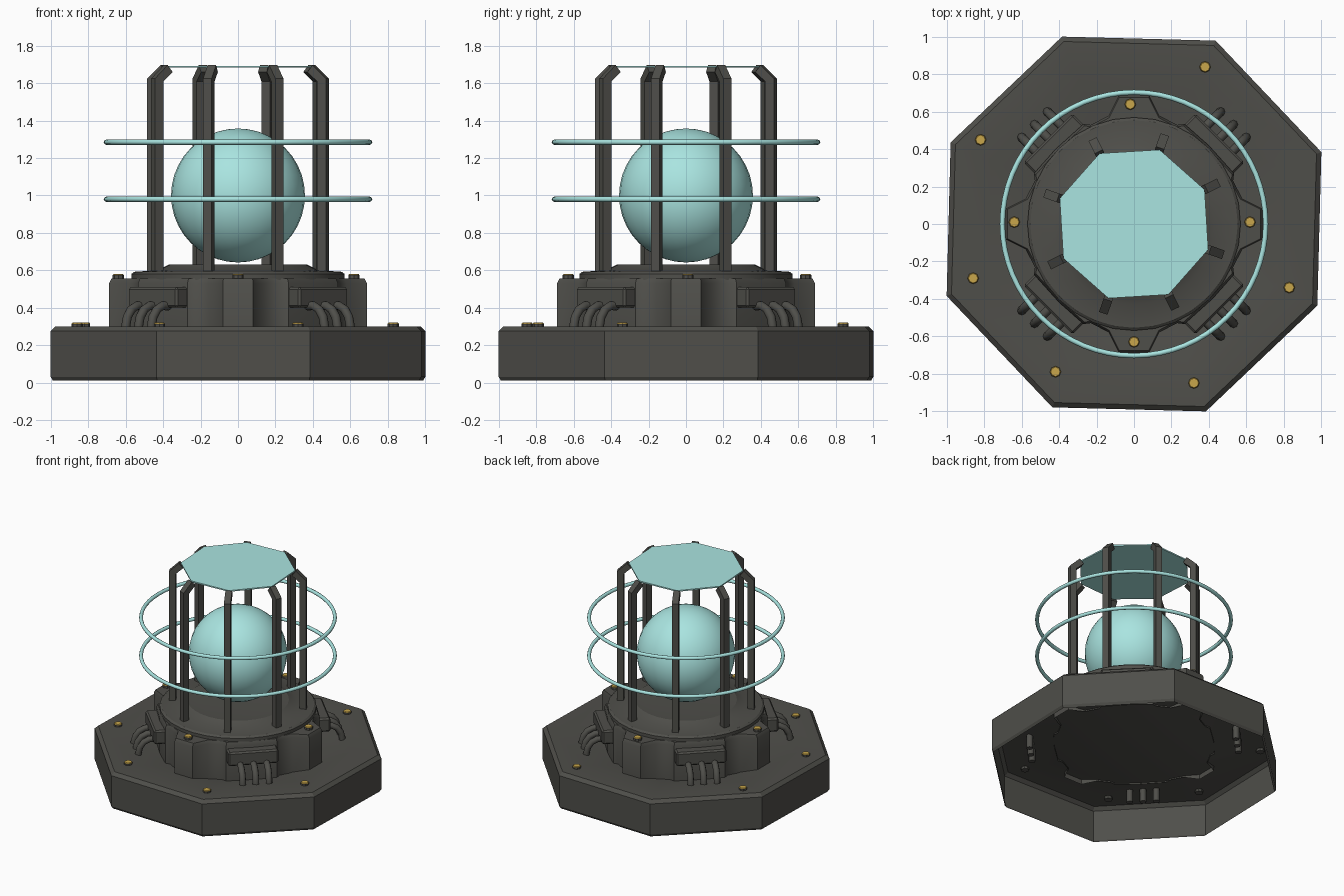
import bpy, bmesh, math
from mathutils import Vector, Matrix

if "Cube" in bpy.data.objects:
    bpy.data.objects.remove(bpy.data.objects["Cube"])


def material(name, rgb):
    m = bpy.data.materials.new(name)
    m.diffuse_color = (*rgb, 1)
    m.use_nodes = True
    m.node_tree.nodes["Principled BSDF"].inputs["Base Color"].default_value = m.diffuse_color
    return m


DARK = material("dark_metal", (0.078, 0.077, 0.068))
CYAN = material("pale_cyan", (0.40, 0.78, 0.75))
GOLD = material("gold", (0.58, 0.38, 0.07))


def finish(name, bm, mats, angle=35, recalc=True):
    if recalc:
        bmesh.ops.recalc_face_normals(bm, faces=bm.faces[:])
    me = bpy.data.meshes.new(name)
    bm.to_mesh(me)
    bm.free()
    ob = bpy.data.objects.new(name, me)
    bpy.context.collection.objects.link(ob)
    for m in mats:
        me.materials.append(m)
    bpy.ops.object.select_all(action='DESELECT')
    bpy.context.view_layer.objects.active = ob
    ob.select_set(True)
    if angle:
        bpy.ops.object.shade_smooth_by_angle(angle=math.radians(angle))
    return ob


def loft(bm, loops, cap_start=False, cap_end=False):
    rows = [[bm.verts.new(p) for p in lp] for lp in loops]
    n = len(rows[0])
    for a, b in zip(rows, rows[1:]):
        for i in range(n):
            j = (i + 1) % n
            bm.faces.new((a[i], a[j], b[j], b[i]))
    if cap_start:
        bm.faces.new(rows[0][::-1])
    if cap_end:
        bm.faces.new(rows[-1])


def circle(r, z, n, start=0.0):
    return [(r * math.cos(start + 2 * math.pi * i / n),
             r * math.sin(start + 2 * math.pi * i / n), z) for i in range(n)]


def polar(r, deg, z):
    a = math.radians(deg)
    return Vector((r * math.cos(a), r * math.sin(a), z))


# octagonal base: shell open underneath with a sunken floor
bm = bmesh.new()
profile = [(1.06, 0.01), (1.073, 0.03), (1.073, 0.275), (1.045, 0.3), (0.835, 0.3), (0.62, 0.25)]
loft(bm, [circle(r, z, 8, math.radians(21)) for r, z in profile], cap_end=True)
finish("octagon_base", bm, [DARK], 25, recalc=False)

# body with four lobes
quarter = [(0.69, -0.08), (0.69, 0.08), (0.58, 0.135), (0.53, 0.23), (0.535, 0.27),
           (0.40, 0.42), (0.27, 0.535), (0.23, 0.53), (0.135, 0.58)]
outline = []
for k in range(4):
    rot = Matrix.Rotation(k * math.pi / 2, 2)
    outline += [rot @ Vector(p) for p in quarter]
bm = bmesh.new()
loft(bm, [[(p.x * s, p.y * s, z) for p in outline]
          for s, z in ((1, 0.24), (1, 0.53), (0.98, 0.555))], cap_end=True)
finish("lobed_body", bm, [DARK], 40)

# collar and stepped seat for the orb
bm = bmesh.new()
profile = [(0.57, 0.5), (0.57, 0.58), (0.555, 0.592), (0.43, 0.6), (0.37, 0.63), (0.3, 0.625)]
loft(bm, [circle(r, z, 32) for r, z in profile], cap_end=True)
finish("collar", bm, [DARK], 30)

# connector blocks on the diagonals with three cables each
bm = bmesh.new()
for k in range(4):
    rot = Matrix.Rotation(math.radians(45 + 90 * k), 4, 'Z')
    bmesh.ops.create_cube(bm, size=1, matrix=rot @ Matrix.Translation((0.575, 0, 0.455))
                          @ Matrix.Diagonal((0.15, 0.37, 0.11, 1)))
bmesh.ops.bevel(bm, geom=bm.edges[:], offset=0.012, segments=1, affect='EDGES')
finish("connector_blocks", bm, [DARK], 0)

path = [(0.62, 0.41), (0.67, 0.41), (0.71, 0.39), (0.74, 0.35), (0.752, 0.3), (0.752, 0.19)]
bm = bmesh.new()
for k in range(4):
    rot = Matrix.Rotation(math.radians(45 + 90 * k), 3, 'Z')
    for off in (-0.097, 0, 0.097):
        loops = []
        for i, (r, z) in enumerate(path):
            a, b = path[max(i - 1, 0)], path[min(i + 1, len(path) - 1)]
            t = Vector((b[0] - a[0], 0, b[1] - a[1])).normalized()
            side = Vector((0, 1, 0))
            up = t.cross(side)
            loops.append([rot @ (Vector((r, off, z)) + 0.024 * (
                side * math.cos(j * math.pi / 4) + up * math.sin(j * math.pi / 4)))
                for j in range(8)])
        loft(bm, loops, True, True)
finish("cables", bm, [DARK], 50)

# bolts with gold tops
spots = [(0.62, 0.01, 0.55), (-0.02, 0.64, 0.55), (-0.64, 0.01, 0.55), (0, -0.63, 0.55),
         (0.38, 0.84, 0.29), (-0.82, 0.45, 0.29), (-0.86, -0.29, 0.29),
         (-0.42, -0.79, 0.29), (0.32, -0.85, 0.29), (0.83, -0.34, 0.29)]
bm = bmesh.new()
for x, y, z in spots:
    loft(bm, [[(x + px, y + py, z + pz) for px, py, pz in circle(r, h, 8)]
              for r, h in ((0.03, -0.01), (0.03, 0.024), (0.025, 0.03))], True, True)
bm.normal_update()
for f in bm.faces:
    f.material_index = 1 if f.normal.z > 0.5 else 0
finish("bolts", bm, [DARK, GOLD], 0)

# cage of eight bent posts
bm = bmesh.new()
for k in range(8):
    ang = 26 + 45 * k
    tang = polar(1, ang + 90, 0) * 0.024
    loops = []
    for outer, inner in (((0.505, 0.57), (0.455, 0.57)), ((0.505, 1.625), (0.455, 1.61)),
                         ((0.43, 1.697), (0.40, 1.66))):
        o, i = polar(outer[0], ang, outer[1]), polar(inner[0], ang, inner[1])
        loops.append([o - tang, o + tang, i + tang, i - tang])
    loft(bm, loops, True, True)
finish("cage_posts", bm, [DARK], 0)

# thin octagonal top pane
bm = bmesh.new()
st = math.radians(26)
loft(bm, [circle(0.42, 1.683, 8, st), circle(0.42, 1.693, 8, st)], True, True)
finish("top_pane", bm, [CYAN], 30)

# glowing orb
bm = bmesh.new()
bmesh.ops.create_uvsphere(bm, u_segments=32, v_segments=20, radius=0.358,
                          matrix=Matrix.Translation((0, 0, 1.0)))
finish("orb", bm, [CYAN], 60)

# two floating hoops
for name, z in (("lower_hoop", 0.98), ("upper_hoop", 1.285)):
    bpy.ops.mesh.primitive_torus_add(major_radius=0.704, minor_radius=0.014,
                                     major_segments=64, minor_segments=8, location=(0, 0, z))
    ob = bpy.context.object
    ob.name = name
    ob.data.materials.append(CYAN)
    bpy.ops.object.shade_smooth()
